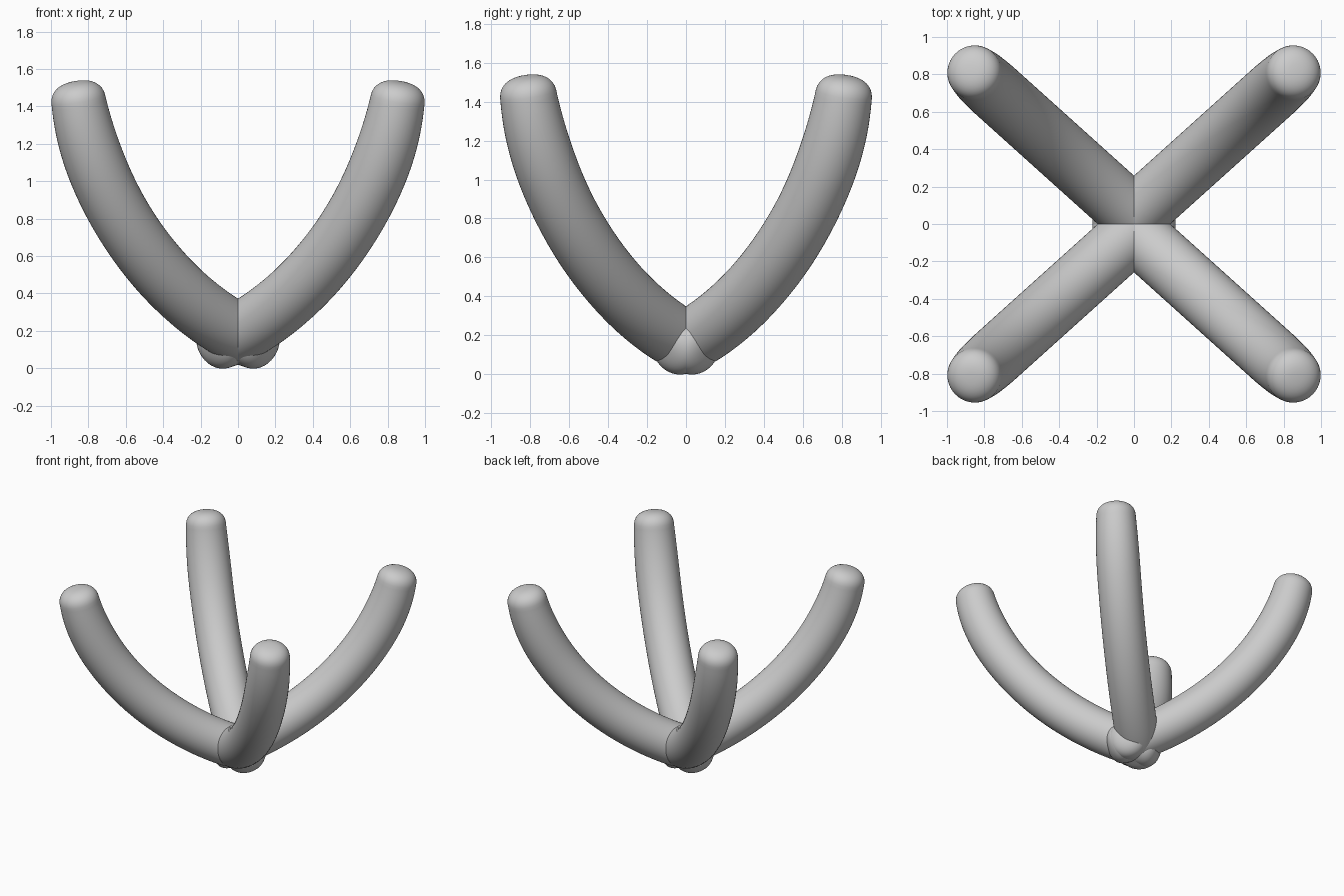
import bpy, bmesh, math
from mathutils import Vector

if "Cube" in bpy.data.objects:
    bpy.data.objects.remove(bpy.data.objects["Cube"])

R = 0.161      # tube radius along the middle
R_END = 0.147  # slightly slimmer ends
CAP = 0.12     # rounded cap height
SIDES = 48
STEPS = 48


def spine(x, z):
    # each arm lies in a near-diagonal vertical plane
    return Vector((x, 0.042 + 0.9 * x, z))


CTRL = [spine(-0.08, 0.147), spine(0.40, 0.36), spine(0.765, 0.90), spine(0.85, 1.415)]


def bezier(t):
    a, b, c, d = CTRL
    s = 1 - t
    p = a * s**3 + b * 3 * s * s * t + c * 3 * s * t * t + d * t**3
    tan = (b - a) * 3 * s * s + (c - b) * 6 * s * t + (d - c) * 3 * t * t
    return p, tan.normalized()


def radius(t):
    k = min(1, min(t / 0.12, (1 - t) / 0.25))
    return R_END + (R - R_END) * k * (2 - k)


def arm_rings():
    # (centre, tangent, radius) along the lower cap, tube and upper cap
    n = 10
    cap = []
    for i in range(1, n):
        a = i / n * math.pi / 2
        cap.append((CAP * math.sin(a) ** 0.8, R_END * math.cos(a) ** 0.8))
    p0, t0 = bezier(0)
    p1, t1 = bezier(1)
    rings = [(p0 - t0 * h, t0, r) for h, r in reversed(cap)]
    rings += [(*bezier(i / STEPS), radius(i / STEPS)) for i in range(STEPS + 1)]
    rings += [(p1 + t1 * h, t1, r) for h, r in cap]
    return rings, p0 - t0 * CAP, p1 + t1 * CAP


def make_arm(name, sx, sy):
    bm = bmesh.new()
    rings, low, high = arm_rings()
    side = Vector((0.9, -1, 0)).normalized()
    mir = lambda v: (v.x * sx, v.y * sy, v.z)
    loops = []
    for c, t, r in rings:
        up = t.cross(side)
        loops.append([bm.verts.new(mir(c + (side * math.cos(a) + up * math.sin(a)) * r))
                      for a in (2 * math.pi * k / SIDES for k in range(SIDES))])
    for A, B in zip(loops, loops[1:]):
        for k in range(SIDES):
            j = (k + 1) % SIDES
            bm.faces.new((A[k], A[j], B[j], B[k]))
    for loop, tip in ((loops[0], low), (loops[-1], high)):
        v = bm.verts.new(mir(tip))
        for k in range(SIDES):
            bm.faces.new((loop[k], loop[(k + 1) % SIDES], v))
    bmesh.ops.recalc_face_normals(bm, faces=bm.faces[:])
    for f in bm.faces:
        f.smooth = True
    me = bpy.data.meshes.new(name)
    bm.to_mesh(me)
    bm.free()
    bpy.context.collection.objects.link(bpy.data.objects.new(name, me))


# four curved arms crossing at the base
for sx, nx in ((1, "right"), (-1, "left")):
    for sy, ny in ((1, "back"), (-1, "front")):
        make_arm(f"arm_{ny}_{nx}", sx, sy)
